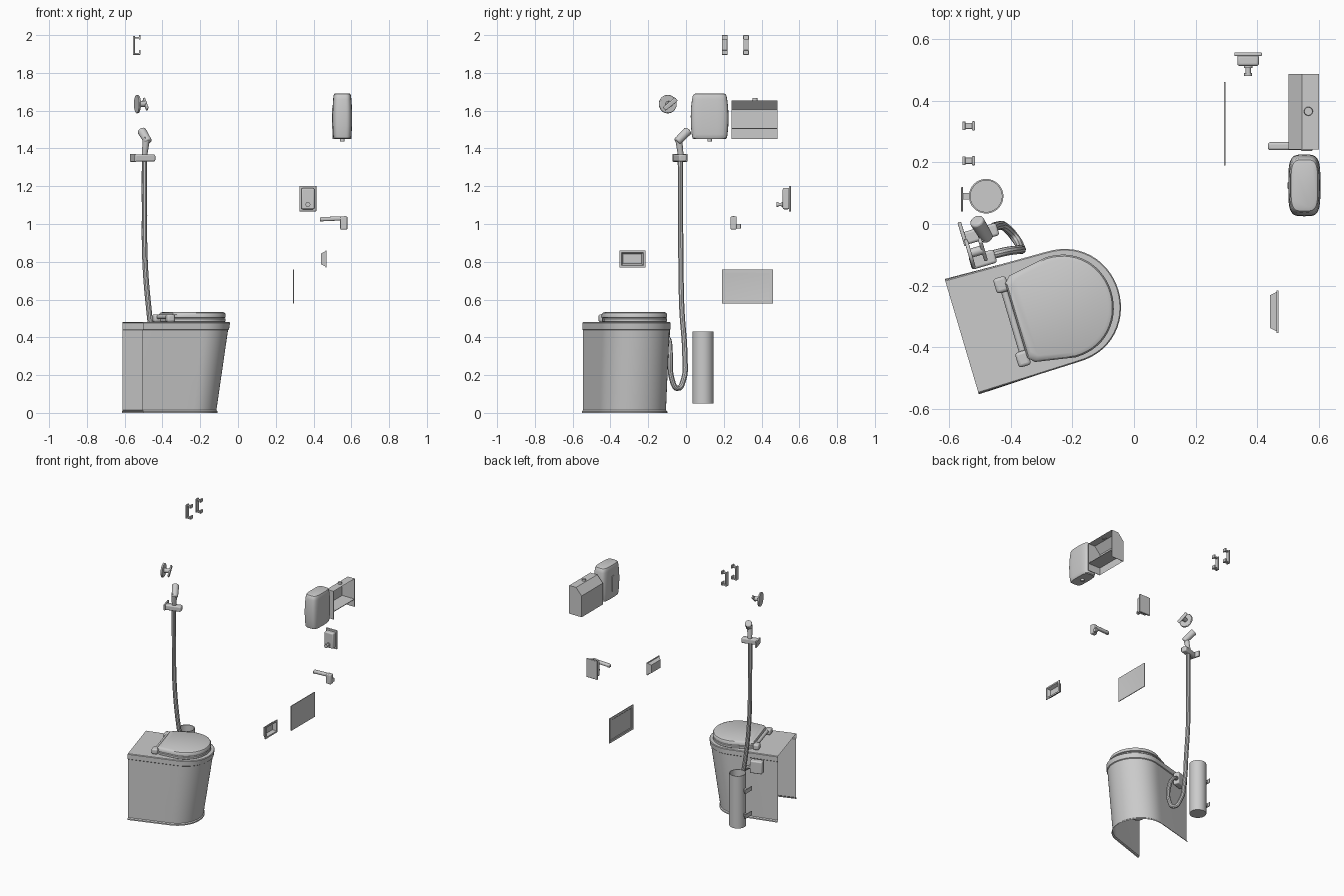
import bpy, bmesh
from math import sin, cos, pi, radians
from mathutils import Vector, Matrix

if "Cube" in bpy.data.objects:
    bpy.data.objects.remove(bpy.data.objects["Cube"])

TILT = radians(16.5)   # toilet and its wall are turned by this


def loft(name, rings, closed=True, cap0=False, cap1=False):
    bm = bmesh.new()
    vs = [[bm.verts.new(p) for p in r] for r in rings]
    n = len(rings[0])
    for a, b in zip(vs, vs[1:]):
        for i in range(n if closed else n - 1):
            j = (i + 1) % n
            bm.faces.new((a[i], a[j], b[j], b[i]))
    if cap0:
        bm.faces.new(vs[0][::-1])
    if cap1:
        bm.faces.new(vs[-1])
    bmesh.ops.recalc_face_normals(bm, faces=bm.faces)
    me = bpy.data.meshes.new(name)
    bm.to_mesh(me)
    bm.free()
    ob = bpy.data.objects.new(name, me)
    bpy.context.collection.objects.link(ob)
    return ob


def box(name, centre, size, bevel=0.0, rot=(0, 0, 0)):
    bpy.ops.mesh.primitive_cube_add(size=1, location=centre, rotation=rot)
    ob = bpy.context.object
    ob.name = name
    ob.scale = size
    bpy.ops.object.transform_apply(location=False, rotation=False, scale=True)
    if bevel:
        m = ob.modifiers.new("bevel", 'BEVEL')
        m.width, m.segments = bevel, 3
    return ob


def rod(name, p, q, r, r2=None, bevel=0.0, n=24):
    p, q = Vector(p), Vector(q)
    bpy.ops.mesh.primitive_cone_add(vertices=n, radius1=r, radius2=r if r2 is None else r2,
                                    depth=(q - p).length, location=(p + q) / 2)
    ob = bpy.context.object
    ob.name = name
    ob.rotation_euler = (q - p).to_track_quat('Z', 'Y').to_euler()
    if bevel:
        m = ob.modifiers.new("bevel", 'BEVEL')
        m.width, m.segments, m.limit_method = bevel, 3, 'ANGLE'
    return ob


def rect(x, y0, y1, z0, z1, inset=0.0):
    y0, y1, z0, z1 = y0 + inset, y1 - inset, z0 + inset, z1 - inset
    return [(x, y0, z0), (x, y1, z0), (x, y1, z1), (x, y0, z1)]


def circle(c, r, z, n=32):
    return [(c[0] + r * cos(2 * pi * i / n), c[1] + r * sin(2 * pi * i / n), z) for i in range(n)]


# ---- toilet, built along local +x then turned ----
ORIGIN = Vector((-0.558, -0.365, 0))
PLACE = Matrix.Translation(ORIGIN) @ Matrix.Rotation(TILT, 4, 'Z')


def plan(z, back, hw0, straight, hw1, tip, grow=0.0, n=28, corner=0.0):
    hw0, hw1, tip = hw0 + grow, hw1 + grow, tip + grow
    pts = [(back, -hw0 + corner, z), (back + corner, -hw0, z)] if corner else [(back, -hw0, z)]
    for i in range(n + 1):
        a = -pi / 2 + pi * i / n
        pts.append((straight + (tip - straight) * max(cos(a), 0) ** 0.92, hw1 * sin(a), z))
    return pts + [(x, -y, z) for x, y, z in (pts[:2][::-1] if corner else pts[:1])]


def skirt(z, grow=0.0):
    t = z / 0.48
    return plan(z, 0, 0.187, 0.28 + 0.06 * t, 0.178 + 0.003 * t, 0.452 + 0.073 * t, grow)


base = loft("toilet_skirt", [skirt(0, 0.008), skirt(0.008, 0.007), skirt(0.014),
                             skirt(0.16), skirt(0.3), skirt(0.438)], closed=False)
rim = loft("toilet_rim", [skirt(0.438), skirt(0.442, 0.005), skirt(0.476, 0.005), skirt(0.48, 0.001)],
           closed=False, cap1=True)


def lid(z, grow=0.0):
    return plan(z, 0.185 - grow, 0.145, 0.335, 0.168, 0.505, grow, corner=0.02)


seat = loft("seat", [lid(0.481, -0.004), lid(0.484), lid(0.498), lid(0.502, -0.005)], cap0=True, cap1=True)
cover = loft("seat_lid", [lid(0.503, -0.004), lid(0.506, 0.001), lid(0.522, 0.001), lid(0.530, -0.004),
                          lid(0.535, -0.016)], cap0=True, cap1=True)
bowl = loft("bowl_underside", [[(0.31 + 0.15 * cos(t) * (x - 0), 0.135 * cos(t) * y, 0.475 - 0.39 * sin(t))
                                for x, y, _ in circle((0, 0), 1, 0)]
                               for t in [radians(a) for a in range(0, 88, 12)]], cap1=True)
hinge = rod("hinge_bar", (0.175, -0.1, 0.508), (0.175, 0.1, 0.508), 0.012)
toilet = [base, rim, seat, cover, bowl, hinge]
for s in (-1, 1):
    toilet.append(box("hinge_block", (0.17, s * 0.125, 0.501), (0.042, 0.05, 0.04), 0.01))
for ob in toilet:
    ob.matrix_world = PLACE @ (Matrix.Translation(ob.location) @ ob.rotation_euler.to_matrix().to_4x4())

# ---- hand shower ----
cu = bpy.data.curves.new("hose", 'CURVE')
cu.dimensions, cu.bevel_depth, cu.bevel_resolution, cu.use_fill_caps = '3D', 0.0145, 3, True
path = [(-.495, -.03, 1.34), (-.495, -.029, 1.1), (-.492, -.027, .8), (-.472, -.022, .55), (-.44, -.006, .3),
        (-.415, -.012, .18), (-.385, -.045, .13), (-.368, -.075, .18), (-.375, -.083, .3), (-.42, -.09, .38),
        (-.48, -.105, .4)]
sp = cu.splines.new('BEZIER')
sp.bezier_points.add(len(path) - 1)
for bp, p in zip(sp.bezier_points, path):
    bp.co = p
    bp.handle_left_type = bp.handle_right_type = 'AUTO'
sp.resolution_u = 6
hose = bpy.data.objects.new("hose", cu)
bpy.context.collection.objects.link(hose)
box("water_valve", (-.49, -.115, .4), (.085, .045, .09), 0.008, (0, 0, TILT))
box("shower_holder", (-.497, -.032, 1.35), (.115, .042, .038), 0.008, (0, 0, TILT))
box("shower_holder_plate", (-.555, -.032, 1.35), (.012, .08, .042), 0.003, (0, 0, TILT))
rod("shower_handle", (-.495, -.028, 1.365), (-.484, -.04, 1.46), .015, .019, 0.004)
rod("shower_head", (-.475, -.048, 1.435), (-.511, .012, 1.495), .021, .024, 0.008)

# ---- wall knob with lever ----
n = Vector((cos(TILT), sin(TILT), 0))
c = Vector((-.53, -.095, 1.635))
rod("knob_plate", c - n * .008, c + n * .004, .05, .047, 0.003, 32)
rod("knob_stem", c, c + n * .04, .015)
lever = box("knob_lever", (0, 0, 0), (.012, .085, .024), 0.005)
lever.matrix_world = Matrix.Translation(c + n * .042) @ Matrix.Rotation(TILT, 4, 'Z') @ Matrix.Rotation(radians(38), 4, 'X')

# ---- coat hooks ----
for y in (.205, .318):
    box("hook_plate", (-.551, y, 1.945), (.010, .028, .10), 0.002)
    box("hook_top_arm", (-.537, y, 1.986), (.035, .02, .010), 0.002)
    box("hook_top_tip", (-.520, y, 1.988), (.010, .03, .024), 0.003)
    box("hook_low_arm", (-.535, y, 1.901), (.035, .02, .010), 0.002)
    box("hook_low_tip", (-.520, y, 1.908), (.010, .03, .024), 0.003)

# ---- brush canister on wall clips ----
cc = (-.479, .09)
loft("brush_canister", [circle(cc, .056, .05), circle(cc, .056, .43), circle(cc, .051, .43), circle(cc, .051, .056)],
     cap0=True, cap1=True)
for z in (.14, .32):
    box("canister_clip", (-.545, .09, z), (.03, .02, .02))
    box("canister_wall_plate", (-.557, .08, z), (.006, .08, .03), 0.002)


# ---- hand dryer ----
def dryer(z, s):
    return [(.552 + .052 * s * abs(cos(a)) ** .5 * (1 if cos(a) > 0 else -1),
             .125 + .1 * s * abs(sin(a)) ** .5 * (1 if sin(a) > 0 else -1), z)
            for a in [2 * pi * i / 40 for i in range(40)]]


loft("hand_dryer", [dryer(z, s) for z, s in ((1.45, .84), (1.455, .91), (1.475, .95), (1.52, .99), (1.57, 1),
                                             (1.62, .98), (1.66, .93), (1.68, .89), (1.688, .83), (1.692, .7))],
     cap0=True, cap1=True)
box("dryer_slot", (.501, .125, 1.56), (.006, .022, .11), 0.002)
rod("dryer_sensor", (.552, .125, 1.437), (.552, .125, 1.455), .012)

# ---- paper towel box, open towards the wall and below ----
prof = [(.6, 1.655), (.545, 1.655), (.5, 1.605), (.5, 1.45)]
towel = [loft("towel_box_front", [[(x, y, z) for x, z in prof] for y in (.242, .485)], closed=False)]
for y in (.243, .484):
    side = prof + [(.6, 1.45)]
    towel.append(loft("towel_box_side", [[(x, y + d, z) for x, z in side] for d in (-.0015, .0015)], cap0=True, cap1=True))
box("towel_shelf", (.55, .3635, 1.505), (.098, .24, .004))
rod("towel_box_lock", (.565, .365, 1.65), (.565, .365, 1.667), .015, .013)

# ---- soap dispenser ----
box("soap_back_plate", (.37, .55, 1.134), (.09, .012, .136), 0.004)
box("soap_body", (.37, .53, 1.134), (.07, .036, .112), 0.008)
rod("soap_spout", (.37, .52, 1.103), (.37, .485, 1.103), .009)
rod("soap_button", (.37, .515, 1.103), (.37, .506, 1.103), .014)
rod("soap_nozzle", (.37, .49, 1.103), (.37, .48, 1.103), .013)

# ---- tap ----
box("tap_body", (.56, .252, 1.006), (.038, .032, .07), 0.006)
box("tap_spout", (.505, .252, 1.028), (.142, .026, .022), 0.008, (0, radians(-2), 0))
box("tap_outlet", (.443, .252, 1.02), (.018, .02, .014), 0.003)
box("tap_switch", (.565, .278, .988), (.022, .026, .026), 0.004)

# ---- recessed dish and framed wall panel ----
d = (-.353, -.215, .77, .86)
loft("recessed_dish", [rect(.44, *d, .016), rect(.462, *d, .005), rect(.462, *d), rect(.468, *d),
                       rect(.468, *d, .011), rect(.444, *d, .02)], cap0=True, cap1=True)
p = (.19, .46, .578, .758)
loft("wall_panel", [rect(.2945, *p, .02), rect(.291, *p, .016), rect(.291, *p), rect(.296, *p),
                    rect(.296, *p, .016), rect(.2955, *p, .02)], cap0=True, cap1=True)

# ---- smooth shading with sharp edges kept ----
bpy.ops.object.select_all(action='DESELECT')
hose.select_set(True)
bpy.context.view_layer.objects.active = hose
bpy.ops.object.convert(target='MESH')
bpy.ops.object.select_all(action='SELECT')
bpy.ops.object.shade_smooth_by_angle(angle=radians(35))
